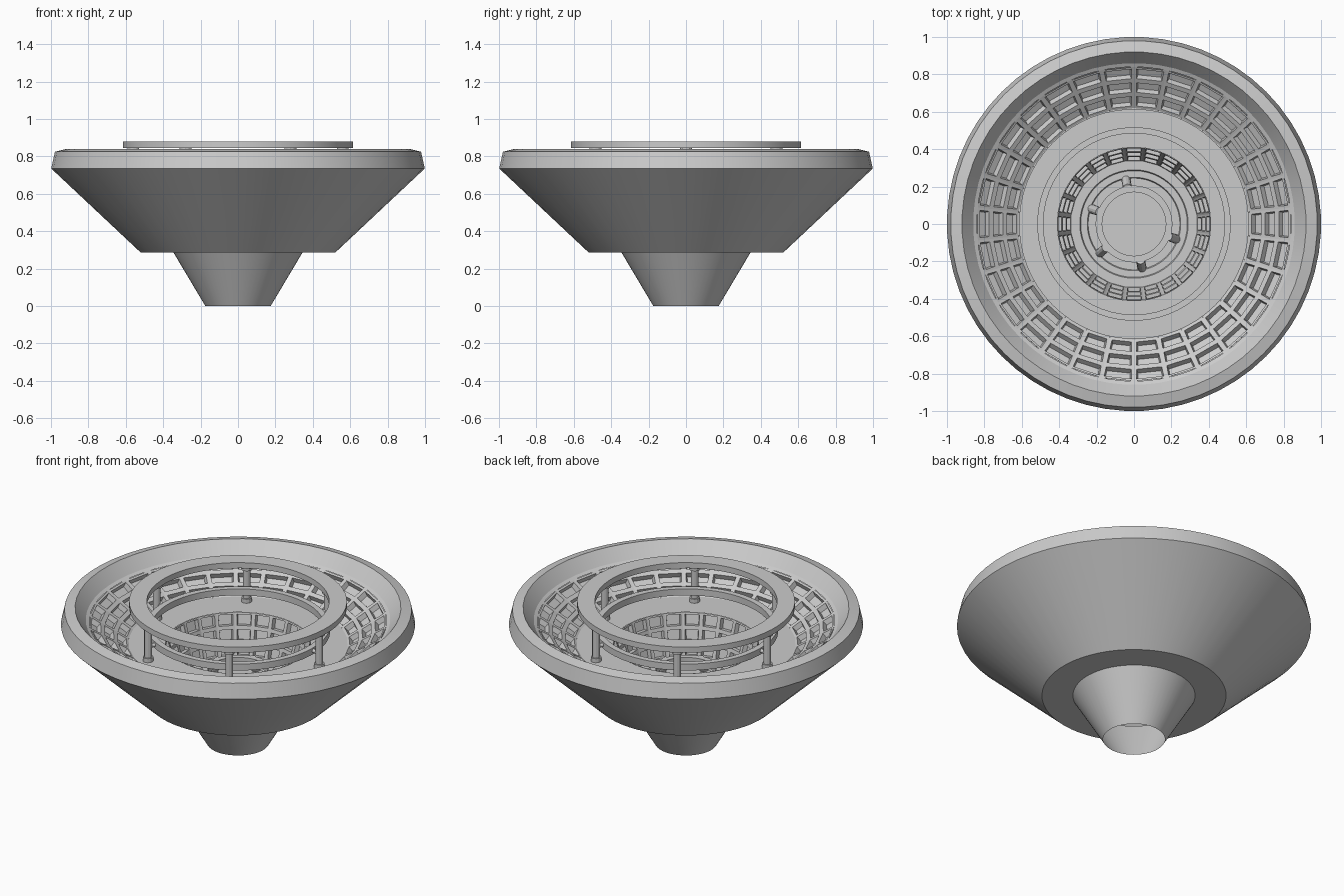
import bpy, bmesh, math
from math import cos, sin, pi
from mathutils import Vector

if "Cube" in bpy.data.objects:
    bpy.data.objects.remove(bpy.data.objects["Cube"])

def finish(bm, name, recalc=True, smooth=True):
    if recalc:
        bmesh.ops.recalc_face_normals(bm, faces=bm.faces[:])
    me = bpy.data.meshes.new(name)
    bm.to_mesh(me)
    bm.free()
    ob = bpy.data.objects.new(name, me)
    bpy.context.collection.objects.link(ob)
    if smooth:
        bpy.ops.object.select_all(action='DESELECT')
        ob.select_set(True)
        bpy.context.view_layer.objects.active = ob
        bpy.ops.object.shade_smooth_by_angle(angle=math.radians(15))
    return ob

def circles(bm, profile, n):
    return [[bm.verts.new((r * cos(2 * pi * (i + .5) / n), r * sin(2 * pi * (i + .5) / n), z))
             for i in range(n)] for r, z in profile]

def skin(bm, loops, closed=False):
    faces = []
    pairs = list(zip(loops, loops[1:])) + ([(loops[-1], loops[0])] if closed else [])
    for a, b in pairs:
        n = len(a)
        for i in range(n):
            j = (i + 1) % n
            faces.append(bm.faces.new((a[i], a[j], b[j], b[i])))
    return faces

def lathe(name, profile, n=60, closed=False, cap_end=False):
    bm = bmesh.new()
    loops = circles(bm, profile, n)
    skin(bm, loops, closed)
    if cap_end:
        bm.faces.new(loops[-1])
    return finish(bm, name)

def cell_bowl(name, top, bottom, rows, columns, border, taper, depth):
    """Cone wall with rows of recessed cells."""
    bm = bmesh.new()
    prof = [(top[0] + (bottom[0] - top[0]) * k / rows,
             top[1] + (bottom[1] - top[1]) * k / rows) for k in range(rows + 1)]
    faces = skin(bm, circles(bm, prof, columns))
    bm.normal_update()
    bmesh.ops.reverse_faces(bm, faces=[f for f in faces if f.normal.z < 0])
    bm.normal_update()
    bmesh.ops.inset_individual(bm, faces=faces, thickness=border)
    bmesh.ops.inset_individual(bm, faces=faces, thickness=taper, depth=-depth)
    return finish(bm, name, recalc=False, smooth=False)

def rod(name, p, q, r):
    bm = bmesh.new()
    p, q = Vector(p), Vector(q)
    d = q - p
    m = d.to_track_quat('Z', 'Y').to_matrix().to_4x4()
    m.translation = (p + q) / 2
    bmesh.ops.create_cone(bm, cap_ends=True, segments=12, radius1=r, radius2=r,
                          depth=d.length, matrix=m)
    return finish(bm, name)

# Outer hull and rim, open at the top and at the foot
lathe("hull", [(.175, 0), (.345, .285), (.52, .285), (1, .735), (.98, .825),
               (.92, .84), (.86, .765), (.84, .755)])

# Upper seating bowl, terrace and lower pit
cell_bowl("upper_bowl_cells", (.84, .755), (.62, .62), 3, 30, .019, .008, .03)
lathe("terrace", [(.62, .62), (.41, .62)])
cell_bowl("pit_cells", (.41, .62), (.34, .37), 3, 24, .016, .006, .025)
lathe("pit_floor", [(.34, .37), (.29, .37), (.285, .36), (.25, .36), (.245, .35),
                    (.17, .35)], cap_end=True)

# Upper ring and the smaller ring inside it
lathe("upper_ring", [(.615, .845), (.615, .88), (.515, .88), (.515, .845)], closed=True)
lathe("inner_ring", [(.52, .69), (.52, .73), (.485, .73), (.485, .69)], closed=True)

# Small centre ring
lathe("centre_ring", [(.205, .41), (.205, .45), (.17, .45), (.17, .41)], closed=True)

# Posts under the rings
for k in range(6):
    a = k * pi / 3
    c, s = cos(a), sin(a)
    rod("post", (.56 * c, .56 * s, .62), (.56 * c, .56 * s, .85), .022)
    rod("post_collar", (.56 * c, .56 * s, .82), (.56 * c, .56 * s, .846), .032)
    rod("post_foot", (.56 * c, .56 * s, .62), (.56 * c, .56 * s, .645), .03)
    rod("ring_bracket", (.51 * c, .51 * s, .71), (.56 * c, .56 * s, .71), .012)
    # five leaning props hold the centre ring
    c, s = cos(a * 5 / 6 * 1.2 + 1.75), sin(a * 5 / 6 * 1.2 + 1.75)
    if k != 5:
        rod("centre_post", (.24 * c, .24 * s, .35), (.195 * c, .195 * s, .44), .024)
